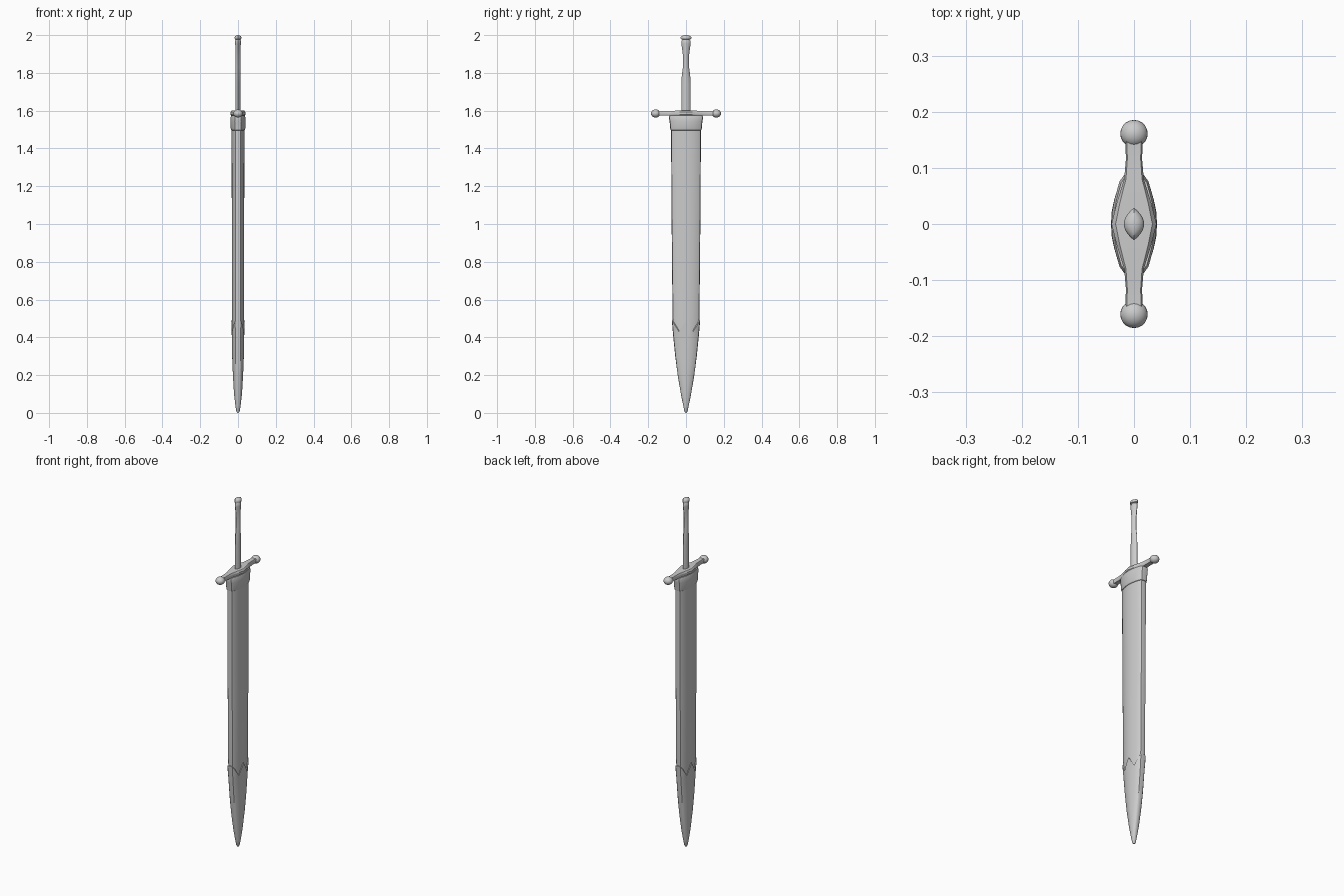
import bpy, bmesh, math

cube = bpy.data.objects.get("Cube")
if cube:
    bpy.data.objects.remove(cube, do_unlink=True)


def finish(obj, angle):
    bpy.ops.object.select_all(action='DESELECT')
    obj.select_set(True)
    bpy.context.view_layer.objects.active = obj
    bpy.ops.object.shade_smooth_by_angle(angle=math.radians(angle))


def mirrored(quarter):
    """Closed section from the quarter running from (x, 0) to (0, y)."""
    half = quarter + [(-x, y) for x, y in reversed(quarter) if x > 0]
    return half + [(x, -y) for x, y in reversed(half) if y > 0]


def loft(name, section, rings, place=lambda a, b, t: (a, b, t),
         lift=lambda i, b: 0, angle=35):
    """Skin a unit section through rings of (position, half a, half b)."""
    bm = bmesh.new()
    loops = [[bm.verts.new(place(a * ha, b * hb, t + lift(i, b))) for a, b in section]
             for i, (t, ha, hb) in enumerate(rings)]
    n = len(section)
    for low, high in zip(loops, loops[1:]):
        for k in range(n):
            j = (k + 1) % n
            bm.faces.new((low[k], low[j], high[j], high[k]))
    bm.faces.new(loops[0])
    bm.faces.new(loops[-1])
    bmesh.ops.recalc_face_normals(bm, faces=bm.faces)
    mesh = bpy.data.meshes.new(name)
    bm.to_mesh(mesh)
    bm.free()
    obj = bpy.data.objects.new(name, mesh)
    bpy.context.collection.objects.link(obj)
    finish(obj, angle)
    return obj


# Cross-sections: flattened sheath, pointed oval grip, chamfered bar
sheath = mirrored([(1, 0), (.97, .25), (.86, .5), (.64, .84), (.42, .97), (0, 1)])
oval = mirrored([(1 - (k / 6) ** 2, k / 6) for k in range(7)])
bar = mirrored([(1, 0), (1, .45), (.82, 1), (0, 1)])

# Scabbard body
loft("scabbard", sheath, [(.41, .030, .064), (.5, .032, .071), (.8, .033, .074),
                          (1.1, .033, .077), (1.52, .034, .079)])

# Tip sleeve with a zigzag upper rim
loft("scabbard_tip", sheath,
     [(0, .003, .003), (.008, .009, .008), (.04, .014, .015), (.1, .021, .027),
      (.2, .027, .044), (.3, .031, .057), (.41, .033, .068),
      (.49, .036, .075), (.49, .030, .066)],
     lift=lambda i, b: -.06 * (1 - abs(2 * abs(b) - 1)) if i > 6 else 0)

# Collar at the scabbard mouth
loft("scabbard_collar", sheath,
     [(1.495, .033, .078), (1.497, .036, .082), (1.51, .040, .084),
      (1.545, .041, .087), (1.562, .040, .091), (1.575, .036, .087)])

# Crossguard, tapering from a wide diamond centre
half_guard = [(0, .040, .014), (.04, .030, .014), (.08, .0175, .013),
              (.115, .0145, .012), (.14, .015, .012), (.162, .017, .013)]
guard_rings = [(-y, x, z) for y, x, z in reversed(half_guard[1:])] + half_guard
GUARD_Z = 1.586
loft("crossguard", bar, guard_rings, place=lambda a, b, t: (a, t, GUARD_Z + b), angle=25)

# Rounded guard ends
for side, name in ((1, "back_guard_knob"), (-1, "front_guard_knob")):
    bpy.ops.mesh.primitive_uv_sphere_add(segments=20, ring_count=12, radius=.0245,
                                         location=(0, side * .161, GUARD_Z - .001))
    knob = bpy.context.object
    knob.name = name
    knob.scale.z = .88
    finish(knob, 40)

# Grip, waisted above the middle and flared at the top
loft("grip", oval,
     [(1.59, .014, .025), (1.74, .014, .025), (1.79, .0135, .022), (1.83, .013, .016),
      (1.89, .013, .016), (1.93, .0135, .021), (1.955, .015, .025),
      (1.97, .015, .025), (1.976, .012, .019), (1.985, .012, .019)])

# Pommel cap
loft("pommel", oval,
     [(1.976, .012, .019), (1.979, .017, .027), (1.988, .018, .029),
      (1.994, .015, .025), (1.998, .009, .016), (2, .003, .005)])
